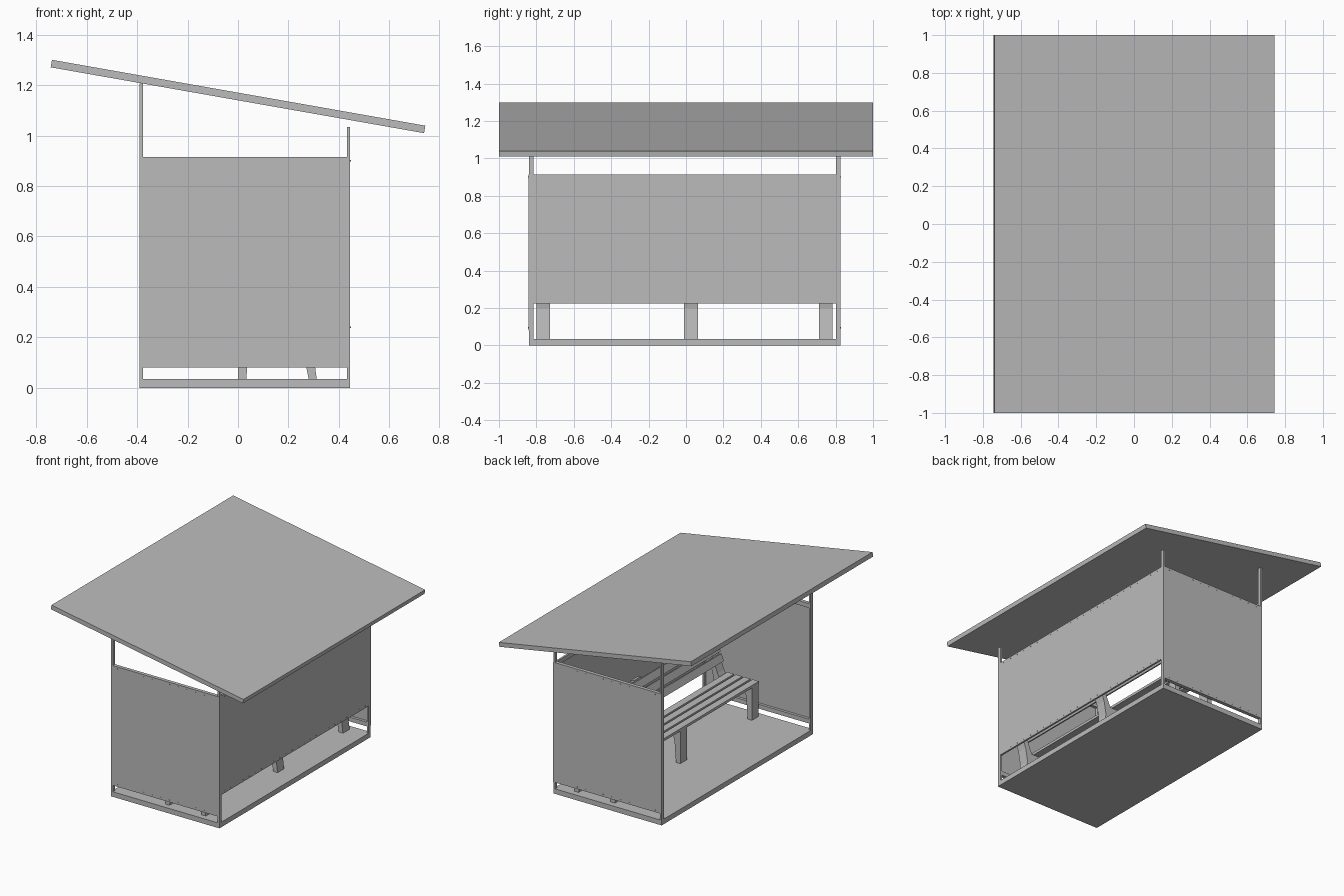
import bpy, bmesh, math
from mathutils import Matrix, Vector

cube = bpy.data.objects.get("Cube")
if cube:
    bpy.data.objects.remove(cube, do_unlink=True)

grey = bpy.data.materials.new("plain_grey")
grey.use_nodes = True
colour = (0.5, 0.5, 0.5, 1)
grey.diffuse_color = colour
grey.node_tree.nodes["Principled BSDF"].inputs["Base Color"].default_value = colour


def finish(name, bm):
    bmesh.ops.recalc_face_normals(bm, faces=bm.faces)
    mesh = bpy.data.meshes.new(name)
    bm.to_mesh(mesh)
    bm.free()
    mesh.materials.append(grey)
    obj = bpy.data.objects.new(name, mesh)
    bpy.context.collection.objects.link(obj)
    return obj


def box(name, x, y, z):
    """Box between the given (low, high) ranges."""
    bm = bmesh.new()
    size = [b - a for a, b in (x, y, z)]
    mid = [(a + b) / 2 for a, b in (x, y, z)]
    bmesh.ops.create_cube(bm, size=1, matrix=Matrix.Translation(mid) @ Matrix.Diagonal((*size, 1)))
    return finish(name, bm)


def extrude_profile(name, points, y0, y1):
    """Outline in the xz plane pushed along y."""
    bm = bmesh.new()
    face = bm.faces.new([bm.verts.new((px, y0, pz)) for px, pz in points])
    out = bmesh.ops.extrude_face_region(bm, geom=[face])
    verts = [v for v in out["geom"] if isinstance(v, bmesh.types.BMVert)]
    bmesh.ops.translate(bm, verts=verts, vec=(0, y1 - y0, 0))
    return finish(name, bm)


def bolts(name, start, end, count, normal):
    """Row of small bolt heads."""
    bm = bmesh.new()
    turn = Vector(normal).to_track_quat("Z", "Y").to_matrix().to_4x4()
    for i in range(count):
        p = Vector(start).lerp(Vector(end), i / (count - 1))
        bmesh.ops.create_cone(bm, cap_ends=True, segments=8, radius1=0.003, radius2=0.003,
                              depth=0.003, matrix=Matrix.Translation(p) @ turn)
    return finish(name, bm)


X0, X1 = -0.39, 0.445
Y0, Y1 = -0.84, 0.825
PX, PY = 0.013, 0.024      # post section
SKIN = 0.005               # panel thickness
TOP = 0.915
RAIL = 0.03

# Floor and sloping roof
box("floor", (X0, X1), (Y0, Y1), (0, 0.035))
roof = box("roof", (-0.7515, 0.7515), (-1, 1), (-0.015, 0.015))
roof.location.z = 1.155
roof.rotation_euler.y = math.radians(10)

# Corner posts, taller on the open side
for side, ya in (("front", Y0), ("back", Y1 - PY)):
    box(side + "_tall_post", (X0, X0 + PX), (ya, ya + PY), (0.035, 1.206))
    box(side + "_short_post", (X1 - PX, X1), (ya, ya + PY), (0.035, 1.035))

# End walls: outer panel, rails behind it, bolt rows
for side, y, d in (("front", Y0, 1), ("back", Y1, -1)):
    skin = sorted((y - d * 0.001, y + d * SKIN))
    rail = sorted((y + d * SKIN, y + d * PY))
    box(side + "_panel", (X0, X1), skin, (0.08, TOP))
    for label, z in (("bottom", 0.08), ("top", TOP - RAIL)):
        box(f"{side}_{label}_rail", (X0 + PX, X1 - PX), rail, (z, z + RAIL))
        zb = z + RAIL / 2
        bolts(f"{side}_{label}_bolts", (X0 + 0.05, y - d * 0.002, zb),
              (X1 - 0.05, y - d * 0.002, zb), 12, (0, -d, 0))

# Long wall behind the bench
span = (Y0 + PY, Y1 - PY)
box("long_panel", (X1 - SKIN, X1), span, (0.225, TOP))
for label, z in (("bottom", 0.225), ("top", TOP - RAIL)):
    box(f"long_{label}_rail", (X1 - PX, X1 - SKIN), span, (z, z + RAIL))
    zb = z + RAIL / 2
    bolts(f"long_{label}_bolts", (X1 + 0.001, Y0 + 0.06, zb),
          (X1 + 0.001, Y1 - 0.06, zb), 24, (1, 0, 0))

# Bench supports: front leg, seat bearer, leaning back upright
support = [(0.0, 0.035), (0.033, 0.035), (0.045, 0.19), (0.06, 0.225), (0.22, 0.225),
           (0.25, 0.19), (0.28, 0.035), (0.312, 0.035), (0.29, 0.2), (0.305, 0.29),
           (0.385, 0.51), (0.355, 0.52), (0.265, 0.29), (0.25, 0.262), (0.0, 0.262)]
for label, y in (("front", -0.80), ("middle", -0.01), ("back", 0.71)):
    extrude_profile(label + "_bench_support", support, y, y + 0.073)

# Seat slats
for i in range(4):
    x = -0.002 + i * 0.064
    box(f"seat_slat_{i + 1}", (x, x + 0.05), (-0.80, 0.783), (0.262, 0.28))

# Back slats, lying along the leaning uprights
lean = math.atan2(0.09, 0.23)
for i in range(3):
    slat = box(f"back_slat_{i + 1}", (-0.018, 0), (-0.80, 0.783), (0, 0.052))
    up = 0.055 + i * 0.066
    slat.location = (0.265 + up * math.sin(lean), 0, 0.29 + up * math.cos(lean))
    slat.rotation_euler.y = lean
